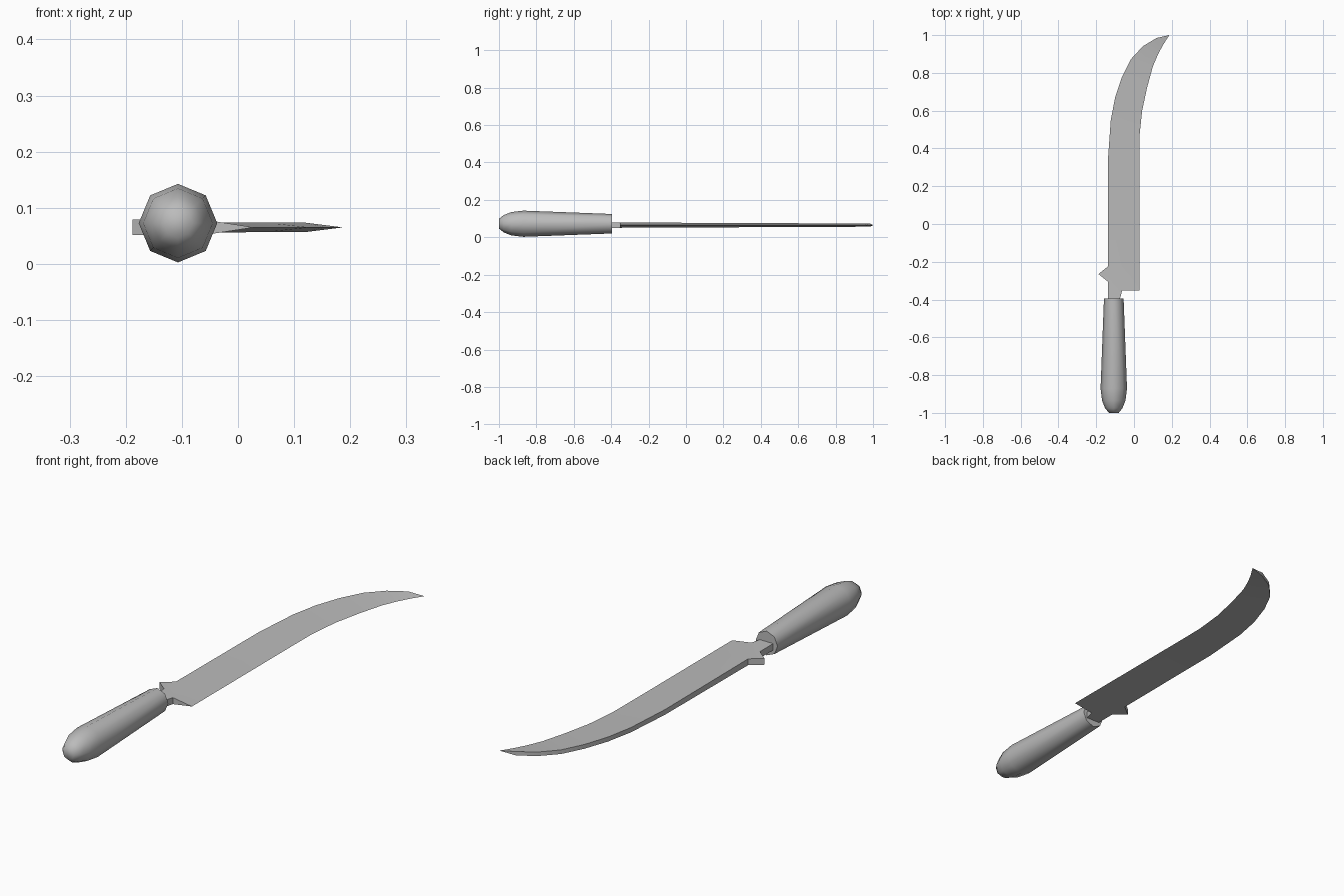
import bpy, bmesh, math
from mathutils import Matrix

cube = bpy.data.objects.get("Cube")
if cube:
    bpy.data.objects.remove(cube, do_unlink=True)

grey = bpy.data.materials.new("plain_grey")
grey.use_nodes = True
grey.diffuse_color = (0.5, 0.5, 0.5, 1)
grey.node_tree.nodes["Principled BSDF"].inputs["Base Color"].default_value = (0.5, 0.5, 0.5, 1)


def finish(bm, name, angle):
    bmesh.ops.recalc_face_normals(bm, faces=bm.faces)
    mesh = bpy.data.meshes.new(name)
    bm.to_mesh(mesh)
    bm.free()
    mesh.materials.append(grey)
    obj = bpy.data.objects.new(name, mesh)
    bpy.context.collection.objects.link(obj)
    bpy.ops.object.select_all(action='DESELECT')
    obj.select_set(True)
    bpy.context.view_layer.objects.active = obj
    bpy.ops.object.shade_smooth_by_angle(angle=math.radians(angle))
    return obj


# Handle: eight-sided lathe with a rounded butt
AXIS_X, AXIS_Z = -0.107, 0.0725
profile = [(-1.0, 0.026), (-0.975, 0.046), (-0.935, 0.062), (-0.87, 0.07), (-0.395, 0.052)]
bm = bmesh.new()
rings = []
for y, r in profile:
    rings.append([bm.verts.new((AXIS_X + r * math.cos(k * math.pi / 4), y,
                                AXIS_Z + r * math.sin(k * math.pi / 4))) for k in range(8)])
for a, b in zip(rings, rings[1:]):
    for k in range(8):
        bm.faces.new((a[k], a[(k + 1) % 8], b[(k + 1) % 8], b[k]))
bm.faces.new(rings[0])
bm.faces.new(rings[-1])
finish(bm, "handle", 60)

# Blade: thick spine on one side, sharp cutting edge on the other
BLADE_Z = 0.065
spine = [(-0.138, -0.225), (-0.138, 0.34), (-0.123, 0.55), (-0.1, 0.67),
         (-0.063, 0.78), (-0.016, 0.873), (0.048, 0.942), (0.12, 0.985)]
edge = [(0.028, -0.225), (0.028, 0.34), (0.029, 0.465), (0.043, 0.6),
        (0.07, 0.725), (0.1, 0.835), (0.128, 0.9), (0.155, 0.95)]
tip = (0.187, 1.0)
heel = (0.028, -0.353)
spur = [(-0.138, -0.305), (-0.188, -0.265)]
tang = [(-0.063, -0.353), (-0.078, -0.41), (-0.138, -0.41)]
sharp = set(edge + [tip, heel])

bm = bmesh.new()
cache = {}


def vert(p, side):
    """Mirrored vertex; points on the cutting edge are shared by both sides."""
    half = 0 if p in sharp else 0.0143 - 0.006 * (p[1] + 0.4) / 1.4
    key = (p, side if half else 0)
    if key not in cache:
        cache[key] = bm.verts.new((p[0], p[1], BLADE_Z + side * half))
    return cache[key]


# Flat cheeks, top and bottom
cheeks = [[spine[i], edge[i], edge[i + 1], spine[i + 1]] for i in range(len(spine) - 1)]
cheeks += [[spine[-1], edge[-1], tip],
           [spine[0], spur[1], spur[0]],
           [spur[0], tang[2], tang[1], tang[0]],
           [spine[0], spur[0], tang[0]],
           [spine[0], tang[0], heel, edge[0]]]
for side in (-1, 1):
    for cheek in cheeks:
        bm.faces.new([vert(p, side) for p in cheek])

# Wall round the spine, spur, tang and heel
wall = [tip] + spine[::-1] + spur[::-1] + tang[::-1] + [heel]
for p, q in zip(wall, wall[1:]):
    corners = [vert(p, 1), vert(q, 1), vert(q, -1), vert(p, -1)]
    bm.faces.new(list(dict.fromkeys(corners)))
finish(bm, "blade", 20)
